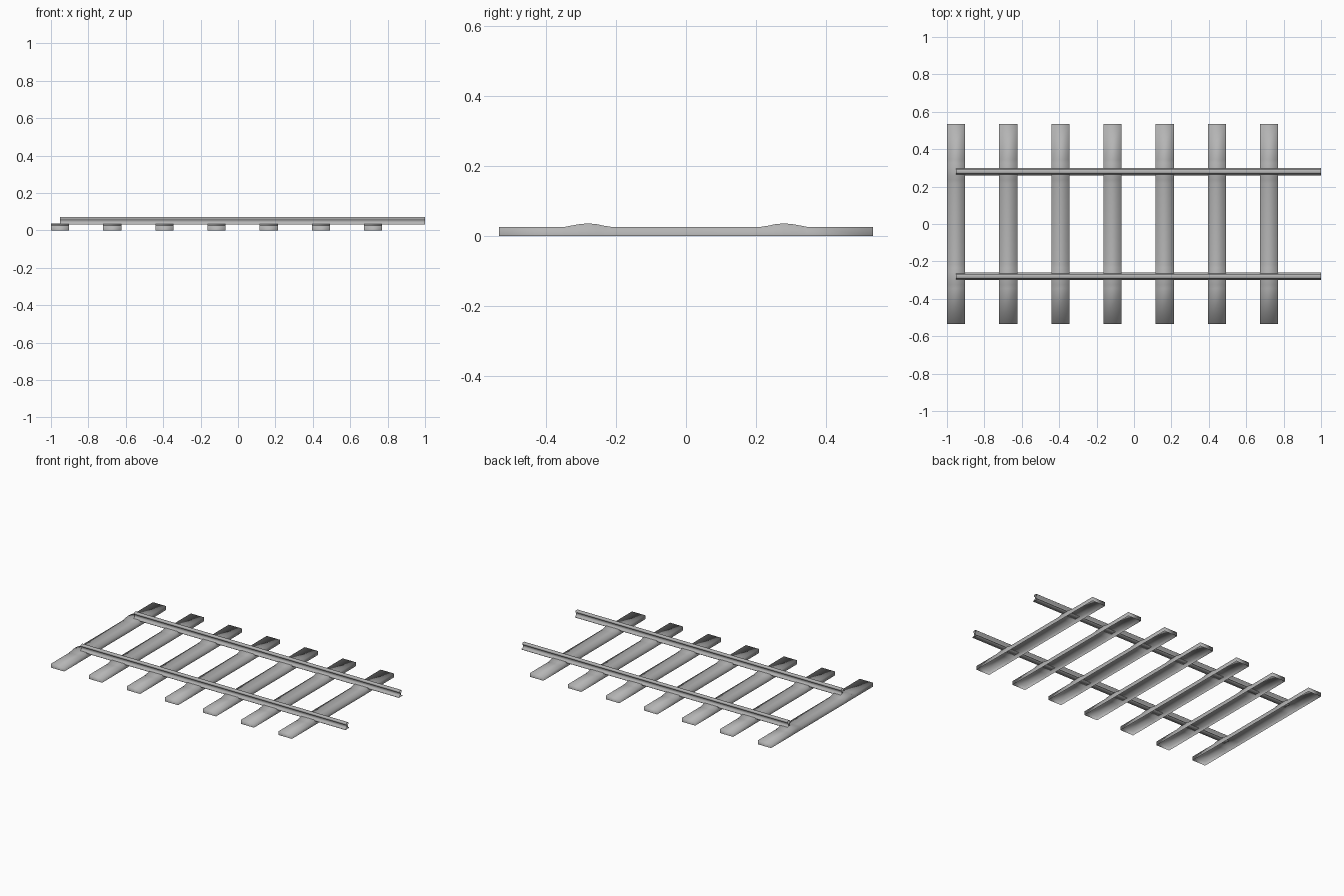
import bpy, bmesh

if "Cube" in bpy.data.objects:
    bpy.data.objects.remove(bpy.data.objects["Cube"])

steel = bpy.data.materials.new("dark_grey")
steel.diffuse_color = (0.46, 0.46, 0.46, 1)
steel.use_nodes = True
steel.node_tree.nodes["Principled BSDF"].inputs["Base Color"].default_value = steel.diffuse_color


def make_object(name, build):
    mesh = bpy.data.meshes.new(name)
    bm = bmesh.new()
    build(bm)
    bmesh.ops.recalc_face_normals(bm, faces=bm.faces)
    bm.to_mesh(mesh)
    bm.free()
    mesh.materials.append(steel)
    ob = bpy.data.objects.new(name, mesh)
    bpy.context.collection.objects.link(ob)
    return ob


# Sleeper: hollow shell, open underneath, with a raised seat under each rail
HALF = [(0.215, 0.026), (0.235, 0.029), (0.258, 0.034), (0.28, 0.0355),
        (0.302, 0.034), (0.325, 0.030), (0.345, 0.026), (0.535, 0.026)]
TOP = [(-y, z) for y, z in reversed(HALF)] + HALF
WIDTH, PITCH, COUNT = 0.097, 0.279, 7


def sleeper(x0):
    def build(bm):
        rows = []
        for y, z in TOP:
            corners = [(x0, y, 0), (x0, y, z), (x0 + WIDTH, y, z), (x0 + WIDTH, y, 0)]
            rows.append([bm.verts.new(c) for c in corners])
        for a, b in zip(rows, rows[1:]):
            for i in range(3):
                bm.faces.new((a[i], a[i + 1], b[i + 1], b[i]))
        bm.faces.new(rows[0])
        bm.faces.new(rows[-1])
    return build


for n in range(COUNT):
    ob = make_object(f"sleeper_{n + 1}", sleeper(-1 + n * PITCH))
    # the open shell must face outwards
    top = max(ob.data.polygons, key=lambda p: p.center.z)
    if top.normal.z < 0:
        ob.data.flip_normals()
    ob.data.shade_smooth()

# Rail: open-ended extrusion of a foot, web and head section
SIDE = [(0.0195, 0.030), (0.0195, 0.033), (0.005, 0.039), (0.004, 0.055),
        (0.011, 0.059), (0.011, 0.069), (0.008, 0.072)]
SECTION = SIDE + [(-y, z) for y, z in reversed(SIDE)]


def rail(yc):
    def build(bm):
        a, b = [[bm.verts.new((x, yc + y, z)) for y, z in SECTION] for x in (-0.953, 1.0)]
        for i in range(len(SECTION)):
            j = (i + 1) % len(SECTION)
            bm.faces.new((a[i], a[j], b[j], b[i]))
    return build


for name, y in (("rail_front", -0.28), ("rail_back", 0.28)):
    ob = make_object(name, rail(y))
    top = max(ob.data.polygons, key=lambda p: p.center.z)
    if top.normal.z < 0:
        ob.data.flip_normals()
    ob.data.shade_smooth()
